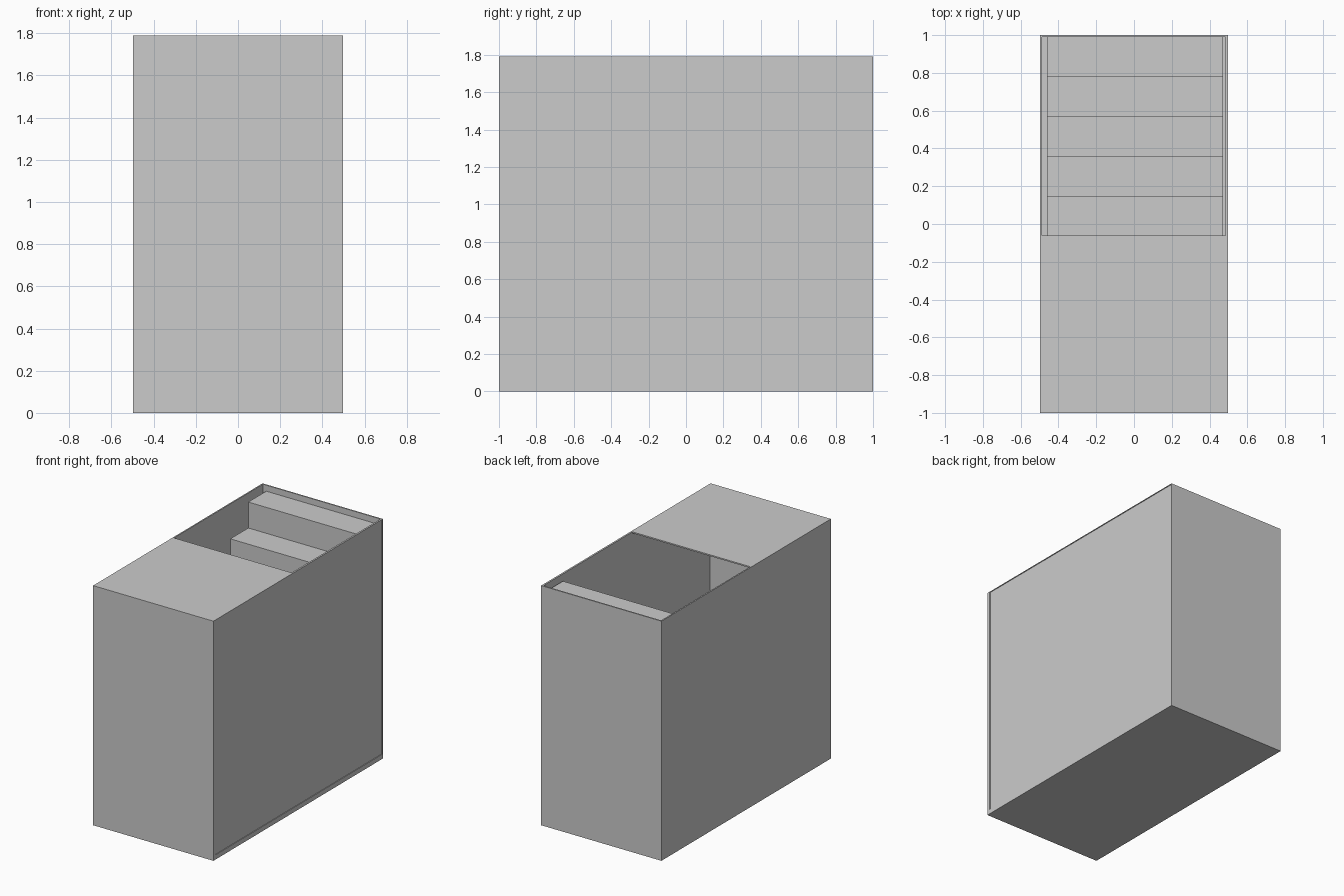
import bpy, bmesh

if "Cube" in bpy.data.objects:
    bpy.data.objects.remove(bpy.data.objects["Cube"])

W, D, H = 0.497, 1.0, 1.79


def mesh_object(name, bm):
    bmesh.ops.recalc_face_normals(bm, faces=bm.faces)
    me = bpy.data.meshes.new(name)
    bm.to_mesh(me)
    bm.free()
    ob = bpy.data.objects.new(name, me)
    bpy.context.collection.objects.link(ob)
    return ob


def box(name, lo, hi):
    bm = bmesh.new()
    bmesh.ops.create_cube(bm, size=1)
    for v in bm.verts:
        v.co = [(a + b) / 2 + c * (b - a) for a, b, c in zip(lo, hi, v.co)]
    return mesh_object(name, bm)


# Outer shell of the stairwell
box("floor_slab", (-W, -D, 0), (W, D, 0.035))
box("front_wall", (-W, -D, 0.035), (W, -0.975, H))
box("back_wall", (-W, 0.99, 0.035), (W, D, H))
box("left_wall", (-W, -0.975, 0.035), (-0.487, 0.99, H))

# Right wall panel sits slightly behind its frame
box("right_wall_panel", (0.484, -0.975, 0.035), (0.492, 0.99, 1.785))
box("right_top_rim", (0.484, -0.975, 1.785), (W, 0.99, H))

# Ceiling over the front half, leaving the stair opening behind it
box("ceiling", (-0.487, -0.975, 1.78), (0.484, -0.06, H))

# Straight flight of steps rising to the back
steps, going, top = 9, 0.212, 1.745
rise = top / steps
y = 0.99 - steps * going
profile = [(y, 0.035)]
for i in range(1, steps + 1):
    profile += [(y, i * rise), (y + going, i * rise)]
    y += going
profile.append((0.99, 0.035))
bm = bmesh.new()
side = bm.faces.new([bm.verts.new((-0.46, py, pz)) for py, pz in profile])
ext = bmesh.ops.extrude_face_region(bm, geom=[side], use_keep_orig=True)
verts = [g for g in ext["geom"] if isinstance(g, bmesh.types.BMVert)]
bmesh.ops.translate(bm, verts=verts, vec=(0.932, 0, 0))
mesh_object("stair_flight", bm)
